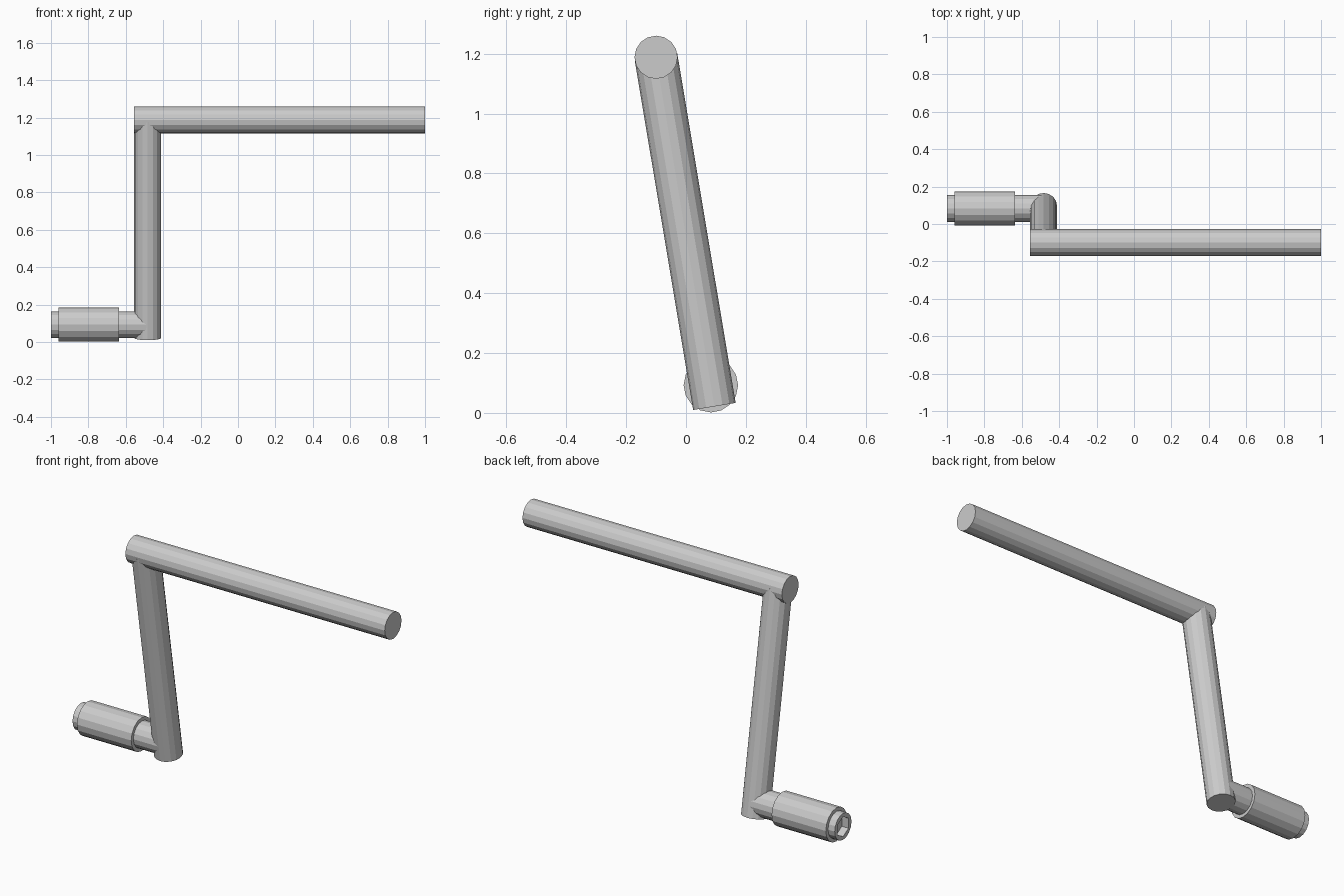
import bpy
from math import pi
from mathutils import Vector

if "Cube" in bpy.data.objects:
    bpy.data.objects.remove(bpy.data.objects["Cube"], do_unlink=True)

SIDES = 16
TUBE = 0.072      # radius of the bent rod
GRIP = 0.091      # radius of the sleeve
ARM_X = -0.483    # where the arm stands

grey = bpy.data.materials.new("metal grey")
grey.use_nodes = True
grey.diffuse_color = (0.6, 0.6, 0.6, 1)
grey.node_tree.nodes["Principled BSDF"].inputs["Base Color"].default_value = (0.6, 0.6, 0.6, 1)


def rod(name, start, end, radius, sides=SIDES):
    """Capped prism between two points."""
    start, end = Vector(start), Vector(end)
    axis = end - start
    bpy.ops.mesh.primitive_cylinder_add(vertices=sides, radius=radius, depth=axis.length,
                                        location=(start + end) / 2)
    obj = bpy.context.object
    obj.name = name
    obj.rotation_euler = axis.to_track_quat("Z", "Y").to_euler()
    obj.data.materials.append(grey)
    return obj


# Centre lines of the upper shaft and the lower pipe
top = Vector((ARM_X, -0.1, 1.188))
low = Vector((ARM_X, 0.083, 0.0925))
along = (low - top).normalized()

# Upper shaft, flush with the arm at its inner end
rod("shaft", (ARM_X - TUBE, top.y, top.z), (1, top.y, top.z), TUBE)

# Leaning arm, running one radius past the lower pipe
rod("arm", top, low + along * TUBE, TUBE)

# Lower pipe with a hexagonal socket in its outer end
pipe = rod("handle_pipe", (-1, low.y, low.z), low, TUBE)
socket = rod("socket_cutter", (-1.05, low.y, low.z), (-0.75, low.y, low.z), 0.054, 6)
socket.hide_render = True
socket.hide_set(True)
socket.display_type = "WIRE"
cut = pipe.modifiers.new("socket", "BOOLEAN")
cut.operation = "DIFFERENCE"
cut.object = socket
cut.solver = "EXACT"

# Grip sleeve around the pipe
rod("grip_sleeve", (-0.96, low.y, low.z), (-0.635, low.y, low.z), GRIP)
